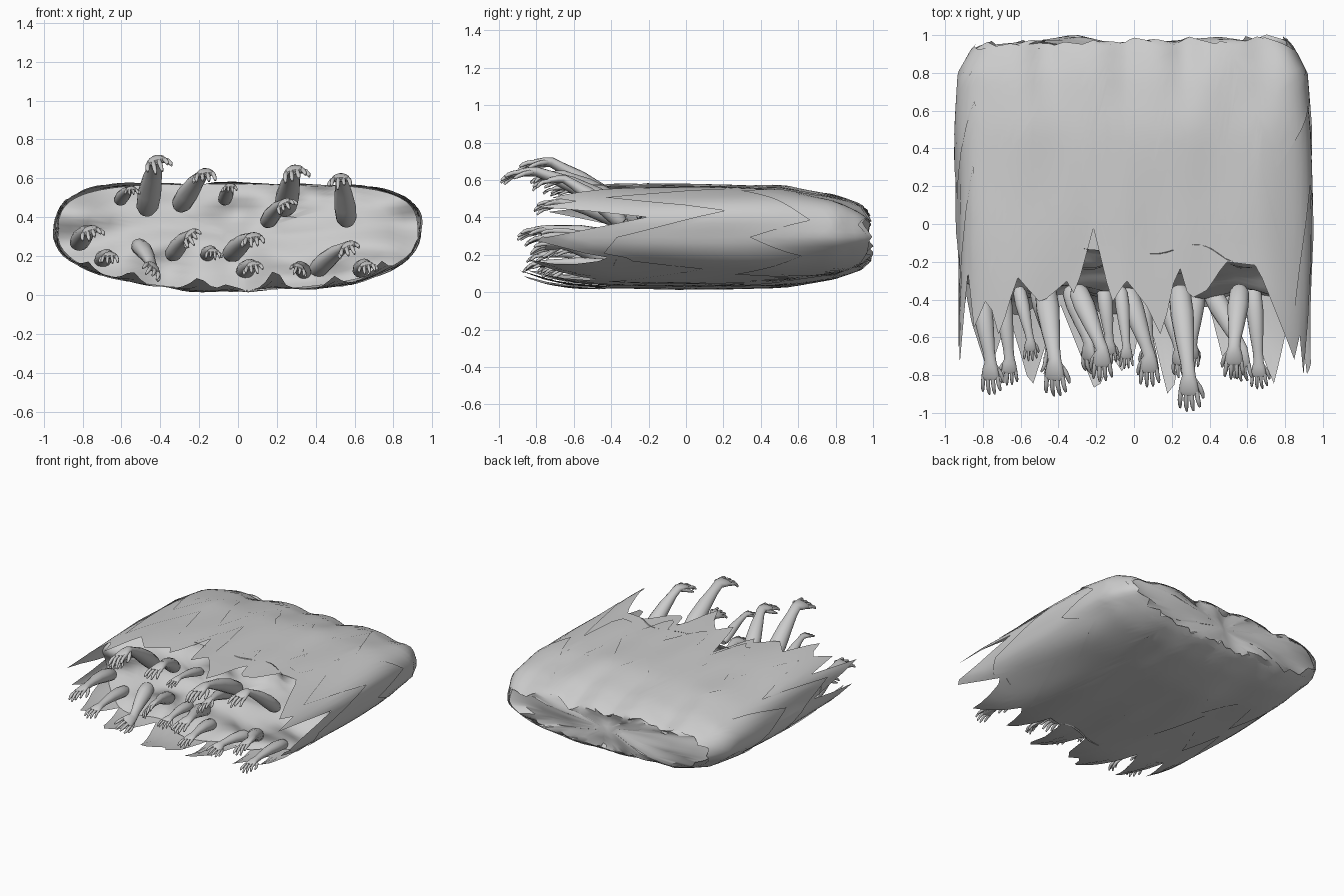
import bpy, bmesh, math, random
from mathutils import Vector, noise

if "Cube" in bpy.data.objects:
    bpy.data.objects.remove(bpy.data.objects["Cube"])

random.seed(11)
COLS = 120


def finish(bm, name, angle):
    bmesh.ops.recalc_face_normals(bm, faces=bm.faces)
    me = bpy.data.meshes.new(name)
    bm.to_mesh(me)
    bm.free()
    ob = bpy.data.objects.new(name, me)
    bpy.context.collection.objects.link(ob)
    bpy.ops.object.select_all(action='DESELECT')
    ob.select_set(True)
    bpy.context.view_layer.objects.active = ob
    bpy.ops.object.shade_smooth_by_angle(angle=math.radians(angle))
    return ob


def bridge(bm, a, b):
    n = len(a)
    for i in range(n):
        j = (i + 1) % n
        bm.faces.new((a[i], a[j], b[j], b[i]))


def lookup(table, x):
    """Linear interpolation in rows of ascending (x, values...)."""
    for (x0, *p), (x1, *q) in zip(table, table[1:]):
        if x <= x1:
            t = max(0, (x - x0) / (x1 - x0))
            return [u + (v - u) * t for u, v in zip(p, q)]
    return table[-1][1:]


# Flattened cross-section, evenly spaced around its length
def raw_section(a):
    c, s = math.cos(a), math.sin(a)
    x = 0.955 * math.copysign(abs(c) ** 0.5, c)
    z = 0.29 * s ** 0.55 if s > 0 else -(-s) ** 1.1 * (0.295 - 0.07 * abs(x))
    return Vector((x, 0, z))


dense = [raw_section(i * math.tau / 4000) for i in range(4001)]
total = sum((q - p).length for p, q in zip(dense, dense[1:]))
section, run = [], 0
for p, q in zip(dense, dense[1:]):
    if run >= len(section) * total / COLS and len(section) < COLS:
        section.append(p)
    run += (q - p).length

TAPER = [(-1.0, 1.0, 0.97), (0.0, 1.0, 1.0), (0.5, 0.99, 0.93), (0.8, 0.965, 0.78),
         (0.93, 0.89, 0.62), (1.0, 0.82, 0.45)]
DENTS = [(0.27, 0.05), (-0.48, 0.035), (0.68, 0.03), (-0.05, 0.02)]


def surface(p, y, k):
    sx, sz = lookup(TAPER, y)
    v = Vector((p.x * sx * k, y, 0.295 + p.z * sz * (1.5 * k - 0.5)))
    # Broad folds run lengthwise, with dents towards the back
    n = noise.noise(Vector((v.x * 3.5, y * 1.3 + 30, p.z * 6)))
    v.z += 0.03 * n * p.z / 0.29
    v.x += 0.025 * n * p.x
    if p.z > 0.1 and y > 0.55:
        for x, d in DENTS:
            v.z -= d * min(1, (y - 0.55) / 0.35) * math.exp(-((v.x - x) / 0.09) ** 2)
    if p.z < 0 and y < -0.5:
        v.z += 0.5 * (y + 0.5) ** 2
    return v


def wall_y(z, x):
    return -0.15 - 0.32 * (1 - z / 0.58) + 0.12 * noise.noise(Vector((x * 4, 3, z * 6)))


# Front edge of the shell: spikes and notches along the top and the bottom
TOP = [(-0.86, -0.55), (-0.78, -0.38), (-0.72, -0.6), (-0.62, -0.28), (-0.5, -0.42), (-0.36, -0.3),
       (-0.32, -0.38), (-0.22, -0.02), (-0.12, -0.42), (-0.04, -0.3), (0.06, -0.42), (0.15, -0.6),
       (0.24, -0.2), (0.3, -0.4), (0.4, -0.35), (0.5, -0.2), (0.66, -0.22), (0.75, -0.45), (0.86, -0.72)]
BOTTOM = [(-0.9, -0.45), (-0.78, -0.8), (-0.68, -0.48), (-0.55, -0.88), (-0.4, -0.42), (-0.2, -0.9),
          (-0.12, -0.7), (-0.03, -0.83), (0.06, -0.42), (0.2, -0.97), (0.29, -0.45), (0.4, -0.42),
          (0.5, -0.8), (0.6, -0.45), (0.75, -0.85), (0.86, -0.42)]


def zigzag(tip, valley, lo, hi):
    keys, i, up = [], 0, True
    while i < COLS - 1:
        keys.append((i, random.uniform(*(tip if up else valley))))
        i += random.randint(lo, hi)
        up = not up
    keys.append((COLS, keys[0][1]))
    return [lookup(keys, i)[0] for i in range(COLS)]


sides = zigzag((-0.84, -0.62), (-0.3, -0.1), 2, 3)
front_edge = []
for i, p in enumerate(section):
    if p.z > 0.15 and abs(p.x) < 0.88:
        front_edge.append(lookup(TOP, p.x)[0])
    elif p.z < -0.09 and abs(p.x) < 0.9:
        front_edge.append(lookup(BOTTOM, p.x)[0])
    else:
        front_edge.append(sides[i])


def ragged_layer(name, k, edge, rows=14, cap=False):
    bm = bmesh.new()
    rings = []
    rim = zigzag((0.95, 0.99), (0.9, 0.95), 3, 6)
    for r in range(rows + 1):
        t = (r / rows) ** 1.4
        rings.append([bm.verts.new(surface(p, (rim[i] + 0.02 * p.x) * (1 - t) + edge[i] * t, k))
                      for i, p in enumerate(section)])
    for a, b in zip(rings, rings[1:]):
        bridge(bm, a, b)
    if cap:
        prev = rings[0]
        for s in (0.85, 0.65, 0.4, 0.15):
            ring = []
            for v in rings[0]:
                x, z = v.co.x * s, 0.295 + (v.co.z - 0.295) * s
                y = 0.96 + 0.05 * noise.noise(Vector((x * 5, 2, z * 7)))
                ring.append(bm.verts.new((x, y, z)))
            bridge(bm, prev, ring)
            prev = ring
        bm.faces.new(prev)
    finish(bm, name, 30)


ragged_layer("inner_ragged_shell", 0.982, front_edge, 18, True)
mid = zigzag((-0.6, -0.25), (0.0, 0.35), 3, 6)
ragged_layer("middle_ragged_shell", 0.992, [max(m, f + 0.1) for m, f in zip(mid, front_edge)])
ragged_layer("outer_ragged_shell", 1.002, zigzag((0.1, 0.4), (0.55, 0.8), 3, 7), 9)

# Lumpy wall filling the open front
bm = bmesh.new()
prev = None
for s in (1, 0.93, 0.84, 0.72, 0.58, 0.42, 0.26, 0.1):
    ring = []
    for p in section:
        x, z = p.x * s * 0.97, 0.295 + p.z * s * 0.95
        ring.append(bm.verts.new((x, wall_y(z, x) + 0.04 * (1 - s), z)))
    if prev:
        bridge(bm, prev, ring)
    prev = ring
bm.faces.new(prev)
finish(bm, "front_wall", 60)


# Arms: elliptical tubes for the forearm, palm and digits
def tube(bm, pts, side, n=10):
    prev = None
    for i, (c, rx, rz) in enumerate(pts):
        a, b = pts[max(0, i - 1)][0], pts[min(len(pts) - 1, i + 1)][0]
        d = (b - a).normalized()
        u = (side - d * side.dot(d)).normalized()
        w = d.cross(u)
        ring = [bm.verts.new(c + u * rx * math.cos(k * math.tau / n) + w * rz * math.sin(k * math.tau / n))
                for k in range(n)]
        if prev:
            bridge(bm, prev, ring)
        else:
            bm.faces.new(ring)
        prev = ring
    bm.faces.new(prev)


def arm(index, bx, bz, hx, hz, tip, s, roll):
    bm = bmesh.new()
    base = Vector((bx, -0.34, bz))
    wrist = Vector((hx, tip + 0.20 * s, hz + 0.005))
    f = Vector((0.1 * (hx - bx), -1, -0.12)).normalized()
    side = Vector((math.cos(roll), 0, math.sin(roll)))
    side = (side - f * side.dot(f)).normalized()
    up = side.cross(f)
    if up.z < 0:
        up = -up

    def at(a, b, c):
        return wrist + (side * a + f * b + up * c) * s

    path = [(0, 0.04, 0.035), (0.08, 0.058, 0.05), (0.3, 0.062, 0.052),
            (0.6, 0.05, 0.042), (0.85, 0.037, 0.029), (1, 0.036, 0.026)]
    pts = [(base.lerp(wrist, t) + Vector((0, 0, 0.02 * s * math.sin(t * math.pi))), a * s, b * s)
           for t, a, b in path]
    pts += [(at(0, 0.035, 0.004), 0.046 * s, 0.024 * s), (at(0, 0.085, 0.003), 0.055 * s, 0.019 * s),
            (at(0, 0.105, 0), 0.046 * s, 0.012 * s)]
    tube(bm, pts, side, 14)
    for k, length in enumerate((0.078, 0.096, 0.092, 0.07)):
        o = (k - 1.5) * 0.028
        curl = random.uniform(0.2, 0.5)
        tube(bm, [(at(o, 0.085, 0), 0.013 * s, 0.013 * s),
                  (at(o * 1.15, 0.10 + length * 0.4, -0.002), 0.0125 * s, 0.012 * s),
                  (at(o * 1.25, 0.10 + length * 0.75, -length * curl * 0.5), 0.011 * s, 0.011 * s),
                  (at(o * 1.3, 0.10 + length, -length * curl), 0.006 * s, 0.006 * s)], side, 8)
    m = 1 if index % 2 else -1
    tube(bm, [(at(0.025 * m, 0.025, -0.005), 0.017 * s, 0.016 * s),
              (at(0.056 * m, 0.065, -0.014), 0.014 * s, 0.013 * s),
              (at(0.068 * m, 0.10, -0.026), 0.012 * s, 0.011 * s),
              (at(0.07 * m, 0.125, -0.036), 0.006 * s, 0.006 * s)], side, 8)
    finish(bm, "reaching_arm_%02d" % index, 60)


# base x, base z, hand x, hand z, fingertip y, size, roll
ARMS = [(-0.47, 0.43, -0.42, 0.69, -0.92, 1.0, 0.3), (-0.30, 0.45, -0.17, 0.625, -0.84, 0.9, 0.1),
        (0.24, 0.43, 0.29, 0.64, -1.0, 1.0, 0.2), (0.56, 0.37, 0.53, 0.60, -0.83, 0.9, 0.0),
        (-0.61, 0.48, -0.55, 0.54, -0.73, 0.6, 0.1), (-0.07, 0.48, -0.04, 0.555, -0.77, 0.6, 0.0),
        (0.15, 0.37, 0.24, 0.47, -0.82, 0.8, 0.5), (-0.04, 0.20, 0.08, 0.295, -0.87, 0.9, 0.1),
        (-0.82, 0.26, -0.76, 0.33, -0.91, 0.9, 0.3), (-0.70, 0.17, -0.66, 0.20, -0.86, 0.75, 0.0),
        (-0.51, 0.25, -0.44, 0.14, -0.8, 0.85, -0.7), (-0.34, 0.20, -0.24, 0.31, -0.8, 0.85, 0.7),
        (-0.16, 0.20, -0.13, 0.22, -0.75, 0.65, 0.0), (0.03, 0.11, 0.08, 0.15, -0.8, 0.8, 0.2),
        (0.34, 0.11, 0.31, 0.14, -0.78, 0.7, -0.4), (0.40, 0.12, 0.57, 0.25, -0.84, 0.9, 0.4),
        (0.63, 0.12, 0.66, 0.15, -0.88, 0.75, 0.2)]
for i, a in enumerate(ARMS):
    arm(i + 1, *a)
